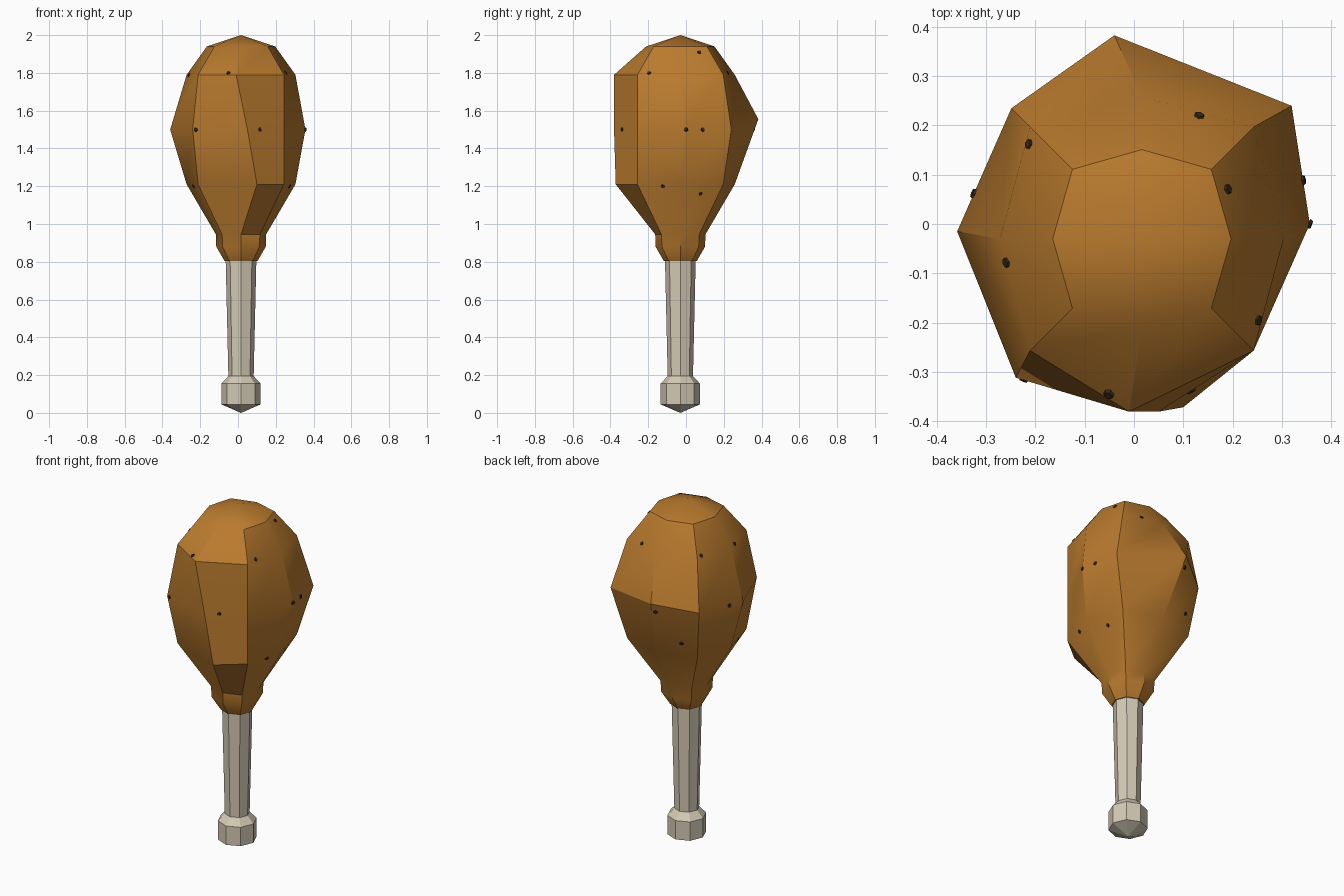
import bpy, bmesh, math
from mathutils import Vector
from mathutils.bvhtree import BVHTree

if "Cube" in bpy.data.objects:
    bpy.data.objects.remove(bpy.data.objects["Cube"])

CX, CY = 0.016, -0.03   # shared axis of bone and meat


def material(name, rgb):
    m = bpy.data.materials.new(name)
    m.diffuse_color = (*rgb, 1)
    m.use_nodes = True
    m.node_tree.nodes["Principled BSDF"].inputs["Base Color"].default_value = m.diffuse_color
    return m


meat_mat = material("roast brown", (0.485, 0.195, 0.027))
bone_mat = material("bone cream", (0.66, 0.59, 0.46))
spot_mat = material("pepper dark", (0.035, 0.022, 0.01))


def finish(bm, name, mat):
    bmesh.ops.recalc_face_normals(bm, faces=bm.faces)
    me = bpy.data.meshes.new(name)
    bm.to_mesh(me)
    bm.free()
    me.materials.append(mat)
    ob = bpy.data.objects.new(name, me)
    bpy.context.collection.objects.link(ob)
    return ob


def ring(cardinal, diagonal, z, pulled=None):
    """Eight points, counter-clockwise from +x; pulled replaces some of them."""
    c, d = cardinal, diagonal
    off = [(c, 0), (d, d), (0, c), (-d, d), (-c, 0), (-d, -d), (0, -c), (d, -d)]
    pts = [(CX + x, CY + y, z) for x, y in off]
    for i, p in (pulled or {}).items():
        pts[i] = p
    return pts


def loft(name, rings, bottom, top, mat):
    bm = bmesh.new()
    loops = [[bm.verts.new(p) for p in r] for r in rings]
    for a, b in zip(loops, loops[1:]):
        for i in range(8):
            j = (i + 1) % 8
            bm.faces.new((a[i], a[j], b[j], b[i]))
    for loop, z in ((loops[0], bottom), (loops[-1], top)):
        tip = bm.verts.new((CX, CY, z))
        for i in range(8):
            bm.faces.new((loop[i], loop[(i + 1) % 8], tip))
    return finish(bm, name, mat)


# Bone: knob at the bottom and a slightly flared shaft
k = math.sqrt(0.5)
bone_profile = [(0.104, 0.045), (0.104, 0.155), (0.067, 0.195), (0.082, 0.84)]
loft("bone", [ring(r, r * k, z) for r, z in bone_profile], 0.0, 0.85, bone_mat)

# Meat: octagonal bulb with a lumpy middle and flattened front
meat = loft("meat", [
    ring(0.088, 0.063, 0.805),
    ring(0.131, 0.097, 0.88),
    ring(0.133, 0.1, 0.945),
    ring(0.288, 0.227, 1.21, {6: (0.1, -0.372, 1.21)}),
    ring(0.35, 0.265, 1.5, {0: (0.357, 0, 1.5), 1: (0.32, 0.24, 1.5),
                            2: (-0.04, 0.383, 1.555), 4: (-0.359, -0.015, 1.5),
                            5: (-0.24, -0.312, 1.5), 6: (0.05, -0.381, 1.5),
                            7: (0.243, -0.257, 1.5)}),
    ring(0.288, 0.227, 1.79, {6: (-0.01, -0.381, 1.79)}),
    ring(0.181, 0.141, 1.94),
], 0.82, 2.0, meat_mat)
bpy.context.view_layer.objects.active = meat
meat.select_set(True)
bpy.ops.object.shade_smooth_by_angle(angle=math.radians(32))

# Tiny pepper specks lying on the meat surface
tree = BVHTree.FromPolygons([v.co for v in meat.data.vertices],
                            [p.vertices for p in meat.data.polygons])
bm = bmesh.new()
for turn, z in [(20, 1.5), (65, 1.8), (100, 1.5), (140, 1.8), (190, 1.79), (165, 1.5),
                (230, 1.5), (258, 1.8), (288, 1.5), (325, 1.8), (340, 1.2),
                (25, 1.16), (120, 1.3), (205, 1.2), (5, 1.5), (30, 1.91)]:
    a = math.radians(turn)
    d = Vector((math.cos(a), math.sin(a), 0))
    hit, normal, _, _ = tree.ray_cast(Vector((CX, CY, z)), d)
    if hit:
        if normal.dot(d) < 0:
            normal = -normal
        rot = normal.to_track_quat('Z', 'Y').to_matrix().to_4x4()
        rot.translation = hit + normal * 0.001
        bmesh.ops.create_cone(bm, cap_ends=True, segments=6, radius1=0.012,
                              radius2=0.009, depth=0.006, matrix=rot)
finish(bm, "pepper_specks", spot_mat)
